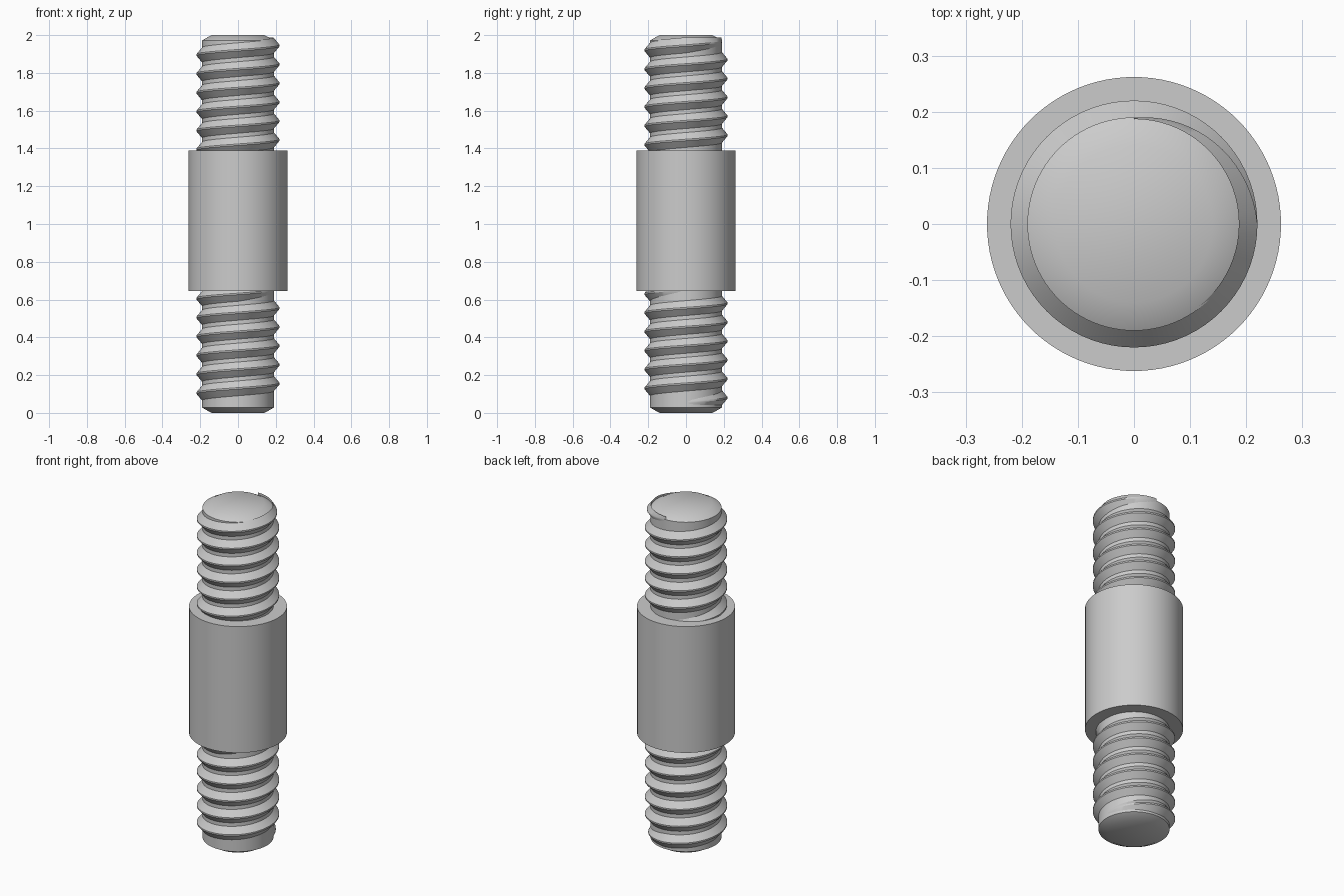
import bpy, bmesh, math

cube = bpy.data.objects.get("Cube")
if cube:
    bpy.data.objects.remove(cube, do_unlink=True)

# One steel grey for every part
steel = bpy.data.materials.new("steel_grey")
steel.use_nodes = True
GREY = (0.6, 0.6, 0.6, 1)
steel.diffuse_color = GREY
steel.node_tree.nodes["Principled BSDF"].inputs["Base Color"].default_value = GREY

MINOR, MAJOR, PITCH = 0.19, 0.22, 0.1


def finish(name, bm):
    """Turn a bmesh into a smooth-shaded object with sharp edges kept."""
    bmesh.ops.recalc_face_normals(bm, faces=bm.faces)
    mesh = bpy.data.meshes.new(name)
    bm.to_mesh(mesh)
    bm.free()
    mesh.shade_smooth()
    mesh.set_sharp_from_angle(angle=math.radians(30))
    mesh.materials.append(steel)
    obj = bpy.data.objects.new(name, mesh)
    bpy.context.collection.objects.link(obj)
    return obj


def bridge(bm, rings, closed_path):
    """Skin consecutive closed rings with quads and cap the open ends."""
    for a, b in zip(rings, rings[1:]):
        n = len(a)
        for i in range(n):
            j = (i + 1) % n
            bm.faces.new((a[i], a[j], b[j], b[i]))
    if not closed_path:
        bm.faces.new(rings[0])
        bm.faces.new(rings[-1])


def lathe(name, profile, sides=96):
    """Solid of revolution from (radius, height) points."""
    bm = bmesh.new()
    rings = []
    for r, z in profile:
        angles = [math.tau * i / sides for i in range(sides)]
        rings.append([bm.verts.new((r * math.cos(a), r * math.sin(a), z)) for a in angles])
    bridge(bm, rings, False)
    return finish(name, bm)


def thread(name, start_angle, start_z, turns=6, steps=72):
    """Right-handed ridge that fades in and out over a quarter turn."""
    bm = bmesh.new()
    rings = []
    total = turns * steps
    for k in range(total + 1):
        a = start_angle + math.tau * k / steps
        z = start_z + PITCH * k / steps
        fade = min(1, k / (steps / 4), (total - k) / (steps / 4))
        crest = MINOR + (MAJOR - MINOR) * fade - 0.001 * (1 - fade)
        base = 0.015 + 0.025 * fade
        section = [(MINOR - 0.003, -base - 0.003), (crest, -0.004),
                   (crest, 0.004), (MINOR - 0.003, base + 0.003)]
        rings.append([bm.verts.new((r * math.cos(a), r * math.sin(a), z + dz))
                      for r, dz in section])
    bridge(bm, rings, False)
    return finish(name, bm)


# Chamfered shaft running the full length
lathe("shaft", [(0.14, 0), (MINOR, 0.028), (MINOR, 1.972), (0.14, 2)])

# Plain collar around the middle
lathe("collar", [(0.262, 0.645), (0.262, 1.39)])

# Helical threads on both ends
thread("lower_thread", 0, 0.055)
thread("upper_thread", math.pi / 2, 1.37)
